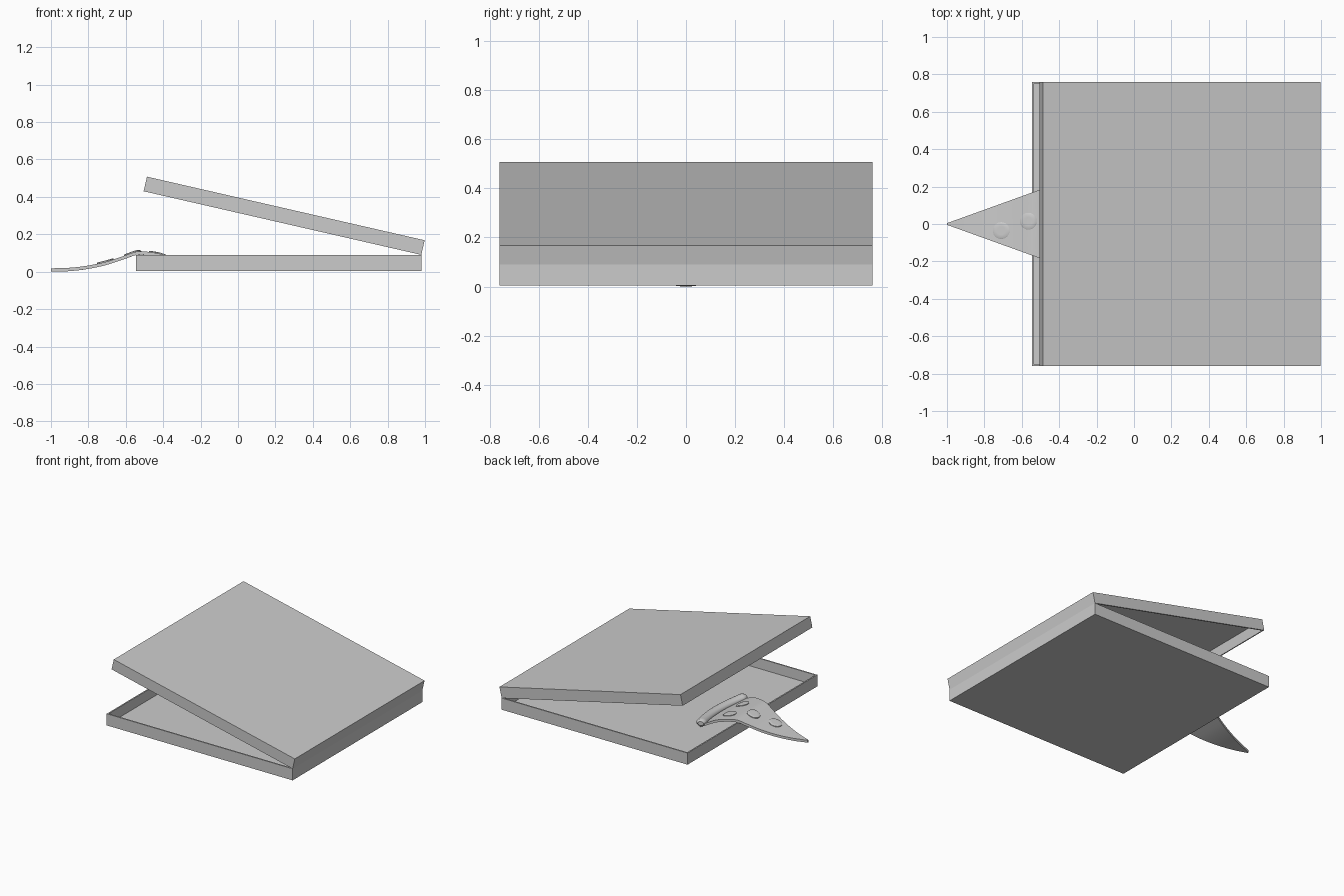
import bpy, bmesh, math
from mathutils import Vector

if "Cube" in bpy.data.objects:
    bpy.data.objects.remove(bpy.data.objects["Cube"])

def add_object(name, bm, smooth=False):
    bmesh.ops.recalc_face_normals(bm, faces=bm.faces)
    me = bpy.data.meshes.new(name)
    bm.to_mesh(me)
    bm.free()
    ob = bpy.data.objects.new(name, me)
    bpy.context.collection.objects.link(ob)
    if smooth:
        me.shade_smooth()
        me.set_sharp_from_angle(angle=math.radians(40))
    return ob

# Cardboard shell with one open side (+1 = open top, -1 = open bottom)
def open_box(name, x0, x1, half_y, z0, z1, open_side):
    bm = bmesh.new()
    bmesh.ops.create_cube(bm, size=1)
    for v in bm.verts:
        v.co = ((x0 + x1) / 2 + v.co.x * (x1 - x0), v.co.y * 2 * half_y,
                (z0 + z1) / 2 + v.co.z * (z1 - z0))
    bm.normal_update()
    bmesh.ops.delete(bm, geom=[f for f in bm.faces if f.normal.z * open_side > 0.9],
                     context='FACES_ONLY')
    me = bpy.data.meshes.new(name)
    bm.to_mesh(me)
    bm.free()
    ob = bpy.data.objects.new(name, me)
    bpy.context.collection.objects.link(ob)
    s = ob.modifiers.new("cardboard", 'SOLIDIFY')
    s.thickness = 0.01
    s.offset = -1
    s.use_even_offset = True
    return ob

tray = open_box("box_tray", -0.545, 0.98, 0.76, 0.004, 0.09, 1)
lid = open_box("box_lid", -1.523, 0, 0.76, 0, 0.08, -1)
lid.location = (0.98, 0, 0.09)
lid.rotation_euler = (0, math.radians(12.9), 0)

# Underside profile of the slice, draped over the tray wall
PROFILE = [(-1.0, 0.0), (-0.9, 0.003), (-0.8, 0.015), (-0.7, 0.037), (-0.6, 0.07),
           (-0.54, 0.09), (-0.48, 0.088), (-0.4, 0.072), (-0.32, 0.035),
           (-0.26, 0.017), (-0.2, 0.014)]

def drape(x):
    n = len(PROFILE)
    x = min(max(x, -1.0), -0.2)
    i = next(k for k in range(n - 1) if x <= PROFILE[k + 1][0])
    def slope(k):
        a, b = PROFILE[max(k - 1, 0)], PROFILE[min(k + 1, n - 1)]
        return (b[1] - a[1]) / (b[0] - a[0])
    (xa, za), (xb, zb) = PROFILE[i], PROFILE[i + 1]
    h = xb - xa
    t = (x - xa) / h
    return ((2*t**3 - 3*t*t + 1) * za + (t**3 - 2*t*t + t) * h * slope(i)
            + (3*t*t - 2*t**3) * zb + (t**3 - t*t) * h * slope(i + 1))

THICK = 0.018
HALF = math.radians(19.8)

# Slice body: polar grid from tip to crust, top and bottom
def slice_body():
    bm = bmesh.new()
    nr, na = 40, 14
    grids = []
    for dz in (0, THICK):
        g = []
        for i in range(nr + 1):
            r = 0.012 + (0.76 - 0.012) * i / nr
            row = []
            for j in range(na + 1):
                a = HALF * (2 * j / na - 1)
                x = -1.012 + r * math.cos(a)
                row.append(bm.verts.new((x, r * math.sin(a), drape(x) + dz)))
            g.append(row)
        grids.append(g)
        for i in range(nr):
            for j in range(na):
                bm.faces.new((g[i][j], g[i+1][j], g[i+1][j+1], g[i][j+1]))
    b, t = grids
    border = lambda g: ([r[0] for r in g] + g[-1][1:] +
                        [r[-1] for r in reversed(g[:-1])] + g[0][-2:0:-1])
    lo, hi = border(b), border(t)
    for k in range(len(lo)):
        m = (k + 1) % len(lo)
        bm.faces.new((lo[k], lo[m], hi[m], hi[k]))
    add_object("pizza_slice", bm, True)

slice_body()

# Crust: rounded roll swept along the outer arc, tapering into closed ends
bm = bmesh.new()
rings = []
for i in range(29):
    u = 2 * i / 28 - 1
    a = (HALF + 0.012) * u
    s = 0.55 + 0.45 * min(1, math.sqrt(max(0, (1 - abs(u)) / 0.08)))
    mid = -1.012 + 0.755 * math.cos(a)
    ring = []
    for k in range(16):
        p = 2 * math.pi * k / 16
        r = 0.755 + 0.036 * s * math.cos(p)
        z = drape(mid) + 0.026 + 0.027 * s * math.sin(p)
        ring.append(bm.verts.new((-1.012 + r * math.cos(a), r * math.sin(a), z)))
    rings.append(ring)
for p, q in zip(rings, rings[1:]):
    for k in range(16):
        m = (k + 1) % 16
        bm.faces.new((p[k], p[m], q[m], q[k]))
bm.faces.new(rings[0])
bm.faces.new(rings[-1])
add_object("crust", bm, True)

# Toppings: thin discs following the drape
def topping(name, cx, cy, rad):
    bm = bmesh.new()
    n = 24
    rings = []
    for r, dz in ((rad, -0.004), (rad, 0.005), (rad * 0.92, 0.007), (rad * 0.5, 0.007)):
        ring = []
        for k in range(n):
            a = 2 * math.pi * k / n
            x = cx + r * math.cos(a)
            ring.append(bm.verts.new((x, cy + r * math.sin(a), drape(x) + THICK + dz)))
        rings.append(ring)
    for p, q in zip(rings, rings[1:]):
        for k in range(n):
            m = (k + 1) % n
            bm.faces.new((p[k], p[m], q[m], q[k]))
    bm.faces.new(rings[0])
    bm.faces.new(rings[-1])
    add_object(name, bm, True)

for i, (x, y) in enumerate([(-0.71, -0.035), (-0.565, 0.015), (-0.43, 0.1), (-0.4, -0.09)]):
    topping(f"topping_{i + 1}", x, y, 0.045)
